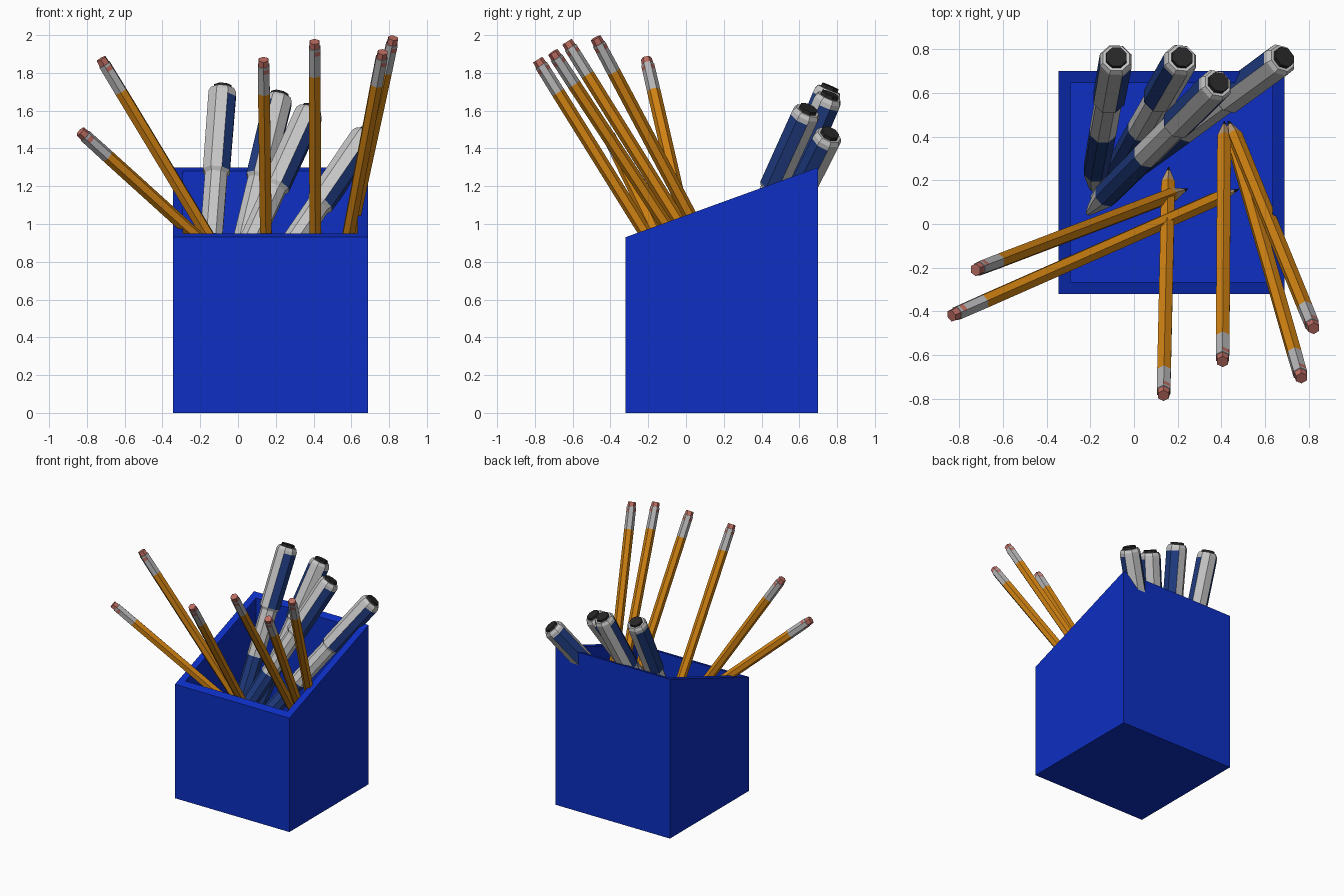
import bpy, bmesh, math
from mathutils import Vector

if "Cube" in bpy.data.objects:
    bpy.data.objects.remove(bpy.data.objects["Cube"])


def material(name, rgb):
    m = bpy.data.materials.new(name)
    m.diffuse_color = (*rgb, 1)
    m.use_nodes = True
    m.node_tree.nodes["Principled BSDF"].inputs["Base Color"].default_value = m.diffuse_color
    return m


BOX, ORANGE, WOOD, PINK, METAL, GREY, NAVY, BLACK = range(8)
MATS = [material("box blue", (0.004, 0.028, 0.54)),
        material("pencil orange", (0.62, 0.22, 0.006)),
        material("bare wood", (0.55, 0.36, 0.2)),
        material("eraser pink", (0.5, 0.15, 0.12)),
        material("ferrule metal", (0.45, 0.45, 0.46)),
        material("pen grey", (0.56, 0.56, 0.56)),
        material("pen dark blue", (0.014, 0.045, 0.22)),
        material("black", (0.02, 0.02, 0.02))]


def finish(bm, name):
    bmesh.ops.recalc_face_normals(bm, faces=bm.faces)
    me = bpy.data.meshes.new(name)
    bm.to_mesh(me)
    bm.free()
    for m in MATS:
        me.materials.append(m)
    ob = bpy.data.objects.new(name, me)
    bpy.context.collection.objects.link(ob)
    return ob


def stick(name, top, tip, profile, sides, roll, rule):
    """Faceted rod from top to tip; profile rows are (distance, radius),
    rule(band, side) gives the colour of each face."""
    top, tip = Vector(top), Vector(tip)
    down = (tip - top).normalized()
    v = (-down).cross(Vector((1, 0, 0))).normalized()
    u = v.cross(-down)
    bm = bmesh.new()
    rings = []
    for d, r in profile:
        ring = []
        for k in range(sides):
            a = 2 * math.pi * (k - 0.5) / sides + roll
            ring.append(bm.verts.new(top + down * d + (u * math.cos(a) + v * math.sin(a)) * r))
        rings.append(ring)
    bm.faces.new(rings[0]).material_index = rule(0, 0)
    bm.faces.new(rings[-1]).material_index = rule(len(profile) - 2, 0)
    for b in range(len(rings) - 1):
        for k in range(sides):
            n = (k + 1) % sides
            f = bm.faces.new((rings[b][k], rings[b][n], rings[b + 1][n], rings[b + 1][k]))
            f.material_index = rule(b, k)
    return finish(bm, name)


# slant-topped open box
X0, X1, Y0, Y1, T = -0.345, 0.688, -0.32, 0.70, 0.055


def rim(y):
    return 0.93 + (y - Y0) / (Y1 - Y0) * 0.37


bm = bmesh.new()
loops = []
for inset, height in ((0, lambda y: 0), (0, rim), (T, rim), (T, lambda y: 0.05)):
    pts = ((X0 + inset, Y0 + inset), (X1 - inset, Y0 + inset),
           (X1 - inset, Y1 - inset), (X0 + inset, Y1 - inset))
    loops.append([bm.verts.new((x, y, height(y))) for x, y in pts])
bm.faces.new(loops[0])
bm.faces.new(loops[-1])
for a, b in zip(loops, loops[1:]):
    for k in range(4):
        n = (k + 1) % 4
        bm.faces.new((a[k], a[n], b[n], b[k]))
finish(bm, "holder_box")

# pencils: eraser end and sharpened end
PENCILS = [((-0.835, -0.42, 1.49), (0.48, 0.16, 0.30)),
           ((-0.725, -0.21, 1.875), (0.245, 0.16, 0.27)),
           ((0.135, -0.785, 1.87), (0.158, 0.26, 0.19)),
           ((0.405, -0.63, 1.965), (0.413, 0.47, 0.20)),
           ((0.766, -0.705, 1.91), (0.43, 0.47, 0.12)),
           ((0.822, -0.478, 1.985), (0.435, 0.47, 0.20))]


def pencil_rule(band, side):
    if band == 3:                      # slots in the ferrule
        return PINK if side % 2 else METAL
    return (PINK, METAL, METAL, METAL, METAL, ORANGE, WOOD, BLACK)[band]


for i, (top, tip) in enumerate(PENCILS):
    L = (Vector(tip) - Vector(top)).length
    prof = [(0, 0.029), (0.035, 0.031), (0.036, 0.035), (0.05, 0.035), (0.075, 0.035),
            (0.205, 0.036), (L - 0.15, 0.036), (L - 0.04, 0.011), (L, 0.002)]
    stick(f"pencil_{i + 1}", top, tip, prof, 6, 0, pencil_rule)

# pens: capped end, point and roll about the axis
PENS = [((-0.08, 0.765, 1.73), (-0.19, 0.16, 0.30), 0),
        ((0.222, 0.765, 1.69), (-0.12, 0.17, 0.28), math.pi / 4),
        ((0.39, 0.65, 1.615), (-0.21, 0.05, 0.30), 0),
        ((0.69, 0.765, 1.485), (-0.19, 0.12, 0.20), 0)]


def pen_rule(band, side):
    if band == 0:
        return BLACK
    if band == 4:                      # coloured side panels
        return NAVY if side % 4 in (3, 0) else GREY
    return NAVY if band == 7 else GREY


for i, (top, tip, roll) in enumerate(PENS):
    L = (Vector(tip) - Vector(top)).length
    prof = [(0, 0.05), (0.018, 0.052), (0.018, 0.066), (0.04, 0.078), (0.065, 0.079),
            (0.49, 0.077), (0.51, 0.064), (0.87, 0.064), (L - 0.22, 0.06),
            (L - 0.05, 0.025), (L, 0.012)]
    stick(f"pen_{i + 1}", top, tip, prof, 8, roll, pen_rule)
